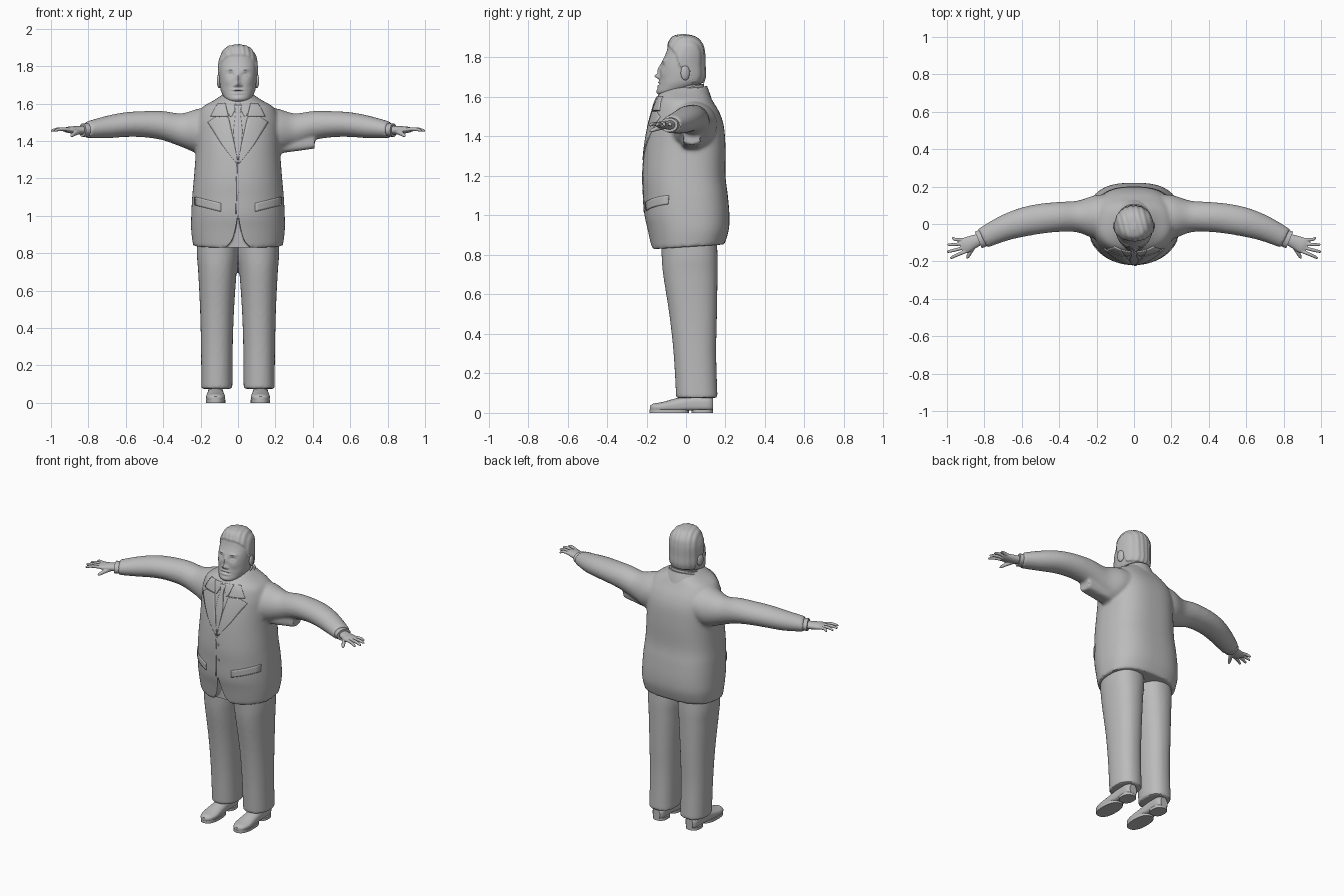
import bpy, bmesh, math
from mathutils import Vector, Matrix

cube = bpy.data.objects.get("Cube")
if cube:
    bpy.data.objects.remove(cube)

grey = bpy.data.materials.new("plain grey")
grey.use_nodes = True
grey.diffuse_color = (0.5, 0.5, 0.5, 1)
grey.node_tree.nodes["Principled BSDF"].inputs["Base Color"].default_value = (0.5, 0.5, 0.5, 1)
parts = []
SIDES = (("left", 1), ("right", -1))


def spline(rows, steps):
    """Smooth curve through rows of numbers."""
    out = []
    for i in range(len(rows) - 1):
        p0, p1, p2 = rows[max(i - 1, 0)], rows[i], rows[i + 1]
        p3 = rows[min(i + 2, len(rows) - 1)]
        for k in range(steps):
            t = k / steps
            out.append([b + 0.5 * t * (c - a + t * (2 * a - 5 * b + 4 * c - d + t * (3 * (b - c) + d - a)))
                        for a, b, c, d in zip(p0, p1, p2, p3)])
    return out + [list(rows[-1])]


def power(value, n):
    return math.copysign(abs(value) ** (2 / n), value)


def loft(bm, rows, sides=32, steps=4, lo=2, hi=2, upright=True, flip=1):
    """Closed skin over rows of (x, y, z, half width, half depth)."""
    rows = spline(rows, steps)
    rings = []
    for i, (x, y, z, a, b) in enumerate(rows):
        across, up = Vector((1, 0, 0)), Vector((0, 1, 0))
        if not upright:
            p, q = rows[max(i - 1, 0)], rows[min(i + 1, len(rows) - 1)]
            across = Vector((p[1] - q[1], q[0] - p[0], 0)).normalized()
            up = Vector((0, 0, 1))
        ring = []
        for k in range(sides):
            angle = math.tau * k / sides
            c, s = math.cos(angle), math.sin(angle)
            n = lo if s < 0 else hi
            v = Vector((x, y, z)) + across * a * power(c, n) + up * b * power(s, n)
            ring.append(bm.verts.new((v.x * flip, v.y, v.z)))
        rings.append(ring)
    for r0, r1 in zip(rings, rings[1:]):
        for k in range(sides):
            j = (k + 1) % sides
            bm.faces.new((r0[k], r0[j], r1[j], r1[k]))
    bm.faces.new(rings[0])
    bm.faces.new(rings[-1])


def make(name, bm):
    bmesh.ops.recalc_face_normals(bm, faces=bm.faces)
    mesh = bpy.data.meshes.new(name)
    bm.to_mesh(mesh)
    bm.free()
    obj = bpy.data.objects.new(name, mesh)
    bpy.context.collection.objects.link(obj)
    parts.append(obj)
    return obj


def single(name, rows, **options):
    bm = bmesh.new()
    loft(bm, rows, **options)
    return make(name, bm)


def fuse(obj, voxel, cutter=None):
    """Melt overlapping volumes into one cloth-like skin."""
    mod = obj.modifiers.new("fuse", 'REMESH')
    mod.mode, mod.voxel_size = 'VOXEL', voxel
    mod = obj.modifiers.new("soften", 'SMOOTH')
    mod.factor, mod.iterations = 0.5, 4
    if cutter:
        mod = obj.modifiers.new("cut", 'BOOLEAN')
        mod.operation, mod.object, mod.solver = 'DIFFERENCE', cutter, 'EXACT'
    bpy.context.view_layer.update()
    graph = bpy.context.evaluated_depsgraph_get()
    mesh = bpy.data.meshes.new_from_object(obj.evaluated_get(graph))
    obj.modifiers.clear()
    obj.data = mesh


# Jacket: torso and sleeves fused, with the front hem cut away
torso = [(0, .01, .84, .24, .185), (0, .012, .92, .25, .204), (0, .005, 1.0, .25, .215),
         (0, -.002, 1.1, .245, .214), (0, -.01, 1.2, .236, .21), (0, -.005, 1.34, .226, .205),
         (0, 0, 1.45, .224, .192), (0, -.002, 1.52, .218, .172), (0, -.01, 1.58, .19, .145),
         (0, -.01, 1.62, .125, .122), (0, 0, 1.65, .08, .085)]
sleeve = [(.08, .035, 1.49, .12, .08), (.2, .038, 1.457, .118, .118), (.3, .04, 1.458, .085, .09),
          (.4, .038, 1.482, .08, .078), (.5, .028, 1.49, .08, .07), (.6, .008, 1.488, .077, .066),
          (.7, -.025, 1.475, .068, .06), (.81, -.077, 1.46, .056, .044)]
bm = bmesh.new()
loft(bm, torso, sides=64, steps=5, lo=2.1, hi=2.7)
for _, s in SIDES:
    loft(bm, sleeve, upright=False, flip=s)
# loose fold of cloth under the left arm
loft(bm, [(.18, .03, 1.41, .06, .08), (.3, .03, 1.395, .05, .05), (.41, .03, 1.405, .045, .045)],
     upright=False, lo=4, hi=4)
jacket = make("jacket", bm)
cutter = single("hem_cutter", [(0, -.25, 1.0, .002, .11), (0, -.25, .94, .013, .11),
                               (0, -.25, .88, .032, .11), (0, -.25, .85, .06, .11),
                               (0, -.25, .8, .11, .11)], lo=8, hi=8)
cutter.hide_render = True
fuse(jacket, 0.01, cutter)
parts.remove(cutter)
bpy.data.objects.remove(cutter)
for v in jacket.data.vertices:
    if v.co.z < 0.95:
        v.co.z += (0.95 - v.co.z) * 0.6 * v.co.y

# Trousers
leg = [(.113, .055, .075, .083, .105), (.113, .045, .3, .085, .108), (.112, .036, .5, .091, .121),
       (.11, .022, .7, .103, .138), (.108, .018, .8, .112, .142), (.105, .01, .95, .11, .142)]
bm = bmesh.new()
for _, s in SIDES:
    loft(bm, leg, lo=2.2, hi=2.3, flip=s)
fuse(make("trousers", bm), 0.01)

# Shoes with separate sole and heel
shoe = [(.12, .137, .045, .025, .03), (.12, .11, .052, .041, .04), (.12, .03, .052, .042, .04),
        (.12, -.05, .042, .047, .032), (.12, -.12, .033, .05, .022), (.12, -.165, .029, .037, .018),
        (.12, -.183, .024, .014, .011)]
for side, s in SIDES:
    single(side + "_shoe", shoe, lo=4, hi=2, upright=False, flip=s)
    for name, y, width, length in (("sole", -.085, .052, .1), ("heel", .083, .045, .054)):
        single(f"{side}_shoe_{name}", [(.12, y, 0, width, length), (.12, y, .018, width, length)],
               steps=1, lo=2.4, hi=2.4, flip=s)

# Hands: shirt cuff, palm, fingers and thumb
tips = [(.975, -.076), (.997, -.11), (1.0, -.148), (.983, -.18)]
palm = [(.81, -.077, 1.458, .03, .024), (.86, -.096, 1.458, .036, .022),
        (.9, -.114, 1.46, .042, .018), (.925, -.125, 1.46, .036, .011)]
for side, s in SIDES:
    single(side + "_cuff", [(.785, -.066, 1.461, .047, .036), (.832, -.086, 1.458, .048, .036)],
           steps=2, upright=False, flip=s)
    bm = bmesh.new()
    loft(bm, palm, upright=False, flip=s)
    for k, (x, y) in enumerate(tips):
        bx, by = .926 - .008 * k, -.091 - .019 * k
        loft(bm, [(bx - .02, by + .008, 1.46, .009, .01), ((bx + x) / 2, (by + y) / 2, 1.464, .009, .01),
                  (x - .006, y, 1.457, .007, .007), (x, y, 1.455, .002, .002)],
             sides=12, upright=False, flip=s)
    loft(bm, [(.845, -.1, 1.453, .014, .015), (.87, -.142, 1.442, .012, .013),
              (.888, -.174, 1.43, .009, .009), (.893, -.185, 1.426, .003, .003)],
         sides=12, upright=False, flip=s)
    fuse(make(side + "_hand", bm), 0.003)

# Head: hair volume and facial relief pushed out of one smooth form
skull = [(0, -.1, 1.602, .02, .025), (0, -.078, 1.622, .062, .067), (0, -.035, 1.66, .088, .104),
         (0, -.02, 1.7, .097, .113), (0, -.018, 1.76, .099, .11), (0, -.006, 1.82, .097, .096),
         (0, -.004, 1.865, .084, .083), (0, -.01, 1.898, .055, .056), (0, -.018, 1.91, .01, .012)]
head = single("head", skull, sides=112, steps=12, lo=2.2, hi=2.1)
# (x, z, width, height, push towards the front)
relief = [(0, 1.705, .012, .012, .024), (0, 1.735, .009, .025, .012), (0, 1.655, .028, .006, .005),
          (0, 1.674, .028, .005, .005), (0, 1.665, .026, .0035, -.008), (0, 1.628, .025, .012, .005)]
for s in (1, -1):
    relief += [(s * .04, 1.755, .018, .012, -.011), (s * .041, 1.752, .011, .006, .007),
               (s * .042, 1.782, .022, .006, .006), (s * .016, 1.698, .007, .007, .009),
               (s * .055, 1.715, .02, .02, .004)]


def hairline(y):
    marks = [(-.2, 1.855), (-.085, 1.85), (-.05, 1.81), (-.03, 1.745), (.012, 1.745), (.03, 1.67), (.2, 1.66)]
    for (y0, z0), (y1, z1) in zip(marks, marks[1:]):
        if y <= y1:
            return z0 + (z1 - z0) * (y - y0) / (y1 - y0)


for v in head.data.vertices:
    x, y, z = v.co
    if y < -.04:
        v.co.y -= sum(d * math.exp(-((x - a) / w) ** 2 - ((z - c) / h) ** 2) for a, c, w, h, d in relief)
    grown = min(1, max(0, (z - hairline(y)) / .012))
    out = Vector((x, y + .01, (z - 1.76) * .8)).normalized()
    v.co += out * grown * (.007 + .0015 * math.sin(x * 230 + y * 60))

for side, s in SIDES:
    bm = bmesh.new()
    shape = Matrix.Translation((s * .1, -.004, 1.722)) @ Matrix.Rotation(s * .3, 4, 'Z')
    bmesh.ops.create_uvsphere(bm, u_segments=20, v_segments=14, radius=1,
                              matrix=shape @ Matrix.Diagonal((.012, .024, .038, 1)))
    make(side + "_ear", bm)

# Neck and the two collars, tilted up at the back
single("neck", [(0, -.005, 1.5, .08, .085), (0, -.008, 1.6, .08, .085), (0, -.008, 1.7, .08, .085)])
for name, rows in (("shirt_collar", [(0, -.012, 1.56, .1, .112), (0, -.012, 1.6, .094, .108),
                                     (0, -.01, 1.645, .088, .1)]),
                   ("jacket_collar", [(0, -.008, 1.55, .16, .14), (0, -.005, 1.59, .128, .125),
                                      (0, 0, 1.63, .1, .106)])):
    for v in single(name, rows).data.vertices:
        v.co.z += v.co.y * .25

surface = spline(torso, 5)


def front(x, z):
    """Depth of the jacket's front at a point."""
    for low, high in zip(surface, surface[1:]):
        if z <= high[2]:
            break
    t = (z - low[2]) / (high[2] - low[2])
    _, y, _, a, b = [p + (q - p) * t for p, q in zip(low, high)]
    return y - b * max(0, 1 - abs(x / a) ** 2.1) ** (1 / 2.1)


def plate(name, rows, lift, slant=0, flip=1, cols=8):
    """Thin cloth laid on the jacket over rows of (z, x start, x end)."""
    bm = bmesh.new()
    grid = []
    fine = [[p + (q - p) * k / 5 for p, q in zip(r0, r1)] for r0, r1 in zip(rows, rows[1:]) for k in range(5)]
    for z, x0, x1 in fine + [rows[-1]]:
        xs = [x0 + (x1 - x0) * k / cols for k in range(cols + 1)]
        grid.append([bm.verts.new((x * flip, front(x, z + slant * x), z + slant * x)) for x in xs])
    for r0, r1 in zip(grid, grid[1:]):
        for k in range(cols):
            bm.faces.new((r0[k], r0[k + 1], r1[k + 1], r1[k]))
    obj = make(name, bm)
    mod = obj.modifiers.new("thickness", 'SOLIDIFY')
    mod.thickness, mod.offset = lift * 2, 0


# Lapels, shirt points, pockets, tie, front seam and buttons
for side, s in SIDES:
    plate(side + "_lapel", [(1.28, 0, .008), (1.38, .018, .085), (1.5, .044, .16), (1.525, .05, .12)], .005, flip=s)
    plate(side + "_lapel_top", [(1.53, .05, .145), (1.57, .06, .125), (1.6, .068, .105)], .005, flip=s)
    plate(side + "_shirt_point", [(1.53, .034, .042), (1.56, .018, .056), (1.6, .01, .066)], .004, flip=s)
    plate(side + "_pocket_flap", [(1.0, .09, .228), (1.045, .09, .228)], .004, slant=.25, flip=s)
plate("tie", [(1.3, -.008, .008), (1.45, -.024, .024), (1.555, -.012, .012), (1.59, -.02, .02)], .0045)
plate("front_seam", [(1.01, -.013, -.008), (1.28, -.008, -.003)], .0025, cols=2)
for number, z in enumerate((1.22, 1.12)):
    plate(f"button_{number + 1}", [(z - .008, .006, .01), (z - .004, 0, .016), (z + .004, 0, .016),
                                   (z + .008, .006, .01)], .004)

# One colour, smooth shading with crisp edges
bpy.ops.object.select_all(action='DESELECT')
for obj in parts:
    obj.data.materials.clear()
    obj.data.materials.append(grey)
    obj.select_set(True)
bpy.context.view_layer.objects.active = parts[0]
bpy.ops.object.shade_smooth_by_angle(angle=math.radians(40))
